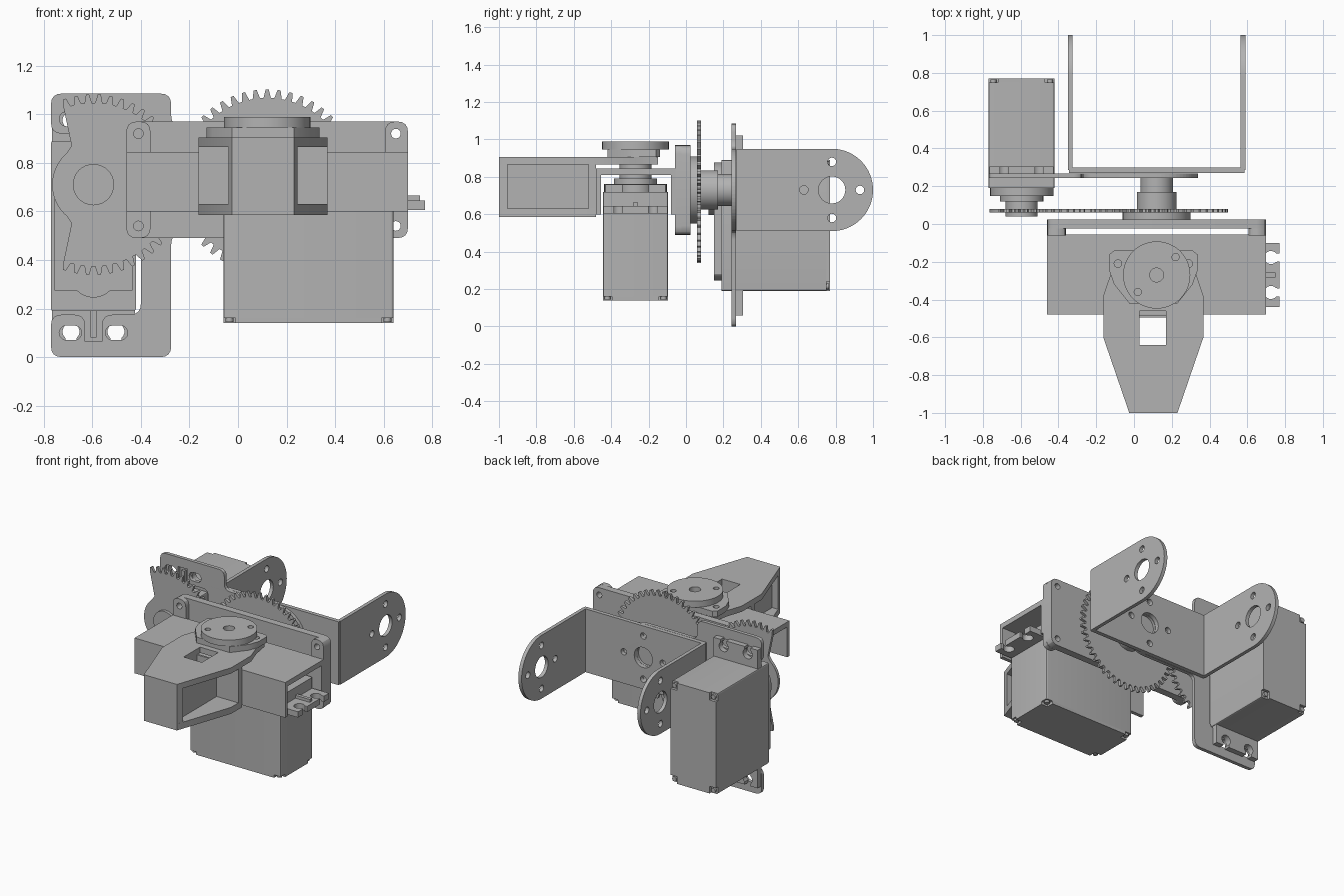
import bpy, bmesh
from math import sin, cos, tan, pi, radians
from mathutils import Matrix, Vector

if "Cube" in bpy.data.objects:
    bpy.data.objects.remove(bpy.data.objects["Cube"], do_unlink=True)

grey = bpy.data.materials.new("machine grey")
grey.use_nodes = True
grey.diffuse_color = (0.45, 0.45, 0.45, 1)
grey.node_tree.nodes["Principled BSDF"].inputs["Base Color"].default_value = grey.diffuse_color


def frame(u, v, w, origin=(0, 0, 0)):
    """Matrix that carries a flat profile (u, v) and its depth w into the model."""
    return Matrix.Translation(origin) @ Matrix((u, v, w)).transposed().to_4x4()


X, Y, Z = Vector((1, 0, 0)), Vector((0, 1, 0)), Vector((0, 0, 1))
ALONG_X, ALONG_Z = frame(Y, Z, X), frame(X, Y, Z)
ALONG_Y = frame(X, Z, -Y)


def arc(cx, cy, r, a0=0, a1=360, n=32):
    steps = n if abs(a1 - a0) == 360 else n + 1
    angles = [radians(a0 + (a1 - a0) * i / n) for i in range(steps)]
    return [(cx + r * cos(a), cy + r * sin(a)) for a in angles]


def rect(x0, x1, y0, y1):
    return [(x0, y0), (x1, y0), (x1, y1), (x0, y1)]


def slot(cx, cy, half, r):
    return arc(cx + half, cy, r, -90, 90, 10) + arc(cx - half, cy, r, 90, 270, 10)


def fillet(points, r):
    """Round every corner of a polygon that has room for radius r."""
    out = []
    for i, p in enumerate(points):
        p = Vector(p)
        a, b = Vector(points[i - 1]) - p, Vector(points[(i + 1) % len(points)]) - p
        t = r / tan(a.angle(b) / 2)
        if t > 0.49 * min(a.length, b.length):
            out.append(tuple(p))
            continue
        a, b = p + a.normalized() * t, p + b.normalized() * t
        for s in (0, 0.25, 0.5, 0.75, 1):
            out.append(tuple(a * (1 - s) ** 2 + p * 2 * s * (1 - s) + b * s * s))
    return out


def slab(name, outline, w0, w1, matrix=ALONG_Z, holes=()):
    """Extrude a filled profile with holes from depth w0 to w1."""
    curve = bpy.data.curves.new(name, "CURVE")
    curve.dimensions, curve.fill_mode = "2D", "BOTH"
    curve.extrude = abs(w1 - w0) / 2
    for loop in [outline, *holes]:
        spline = curve.splines.new("POLY")
        spline.points.add(len(loop) - 1)
        spline.use_cyclic_u = True
        for point, (x, y) in zip(spline.points, loop):
            point.co = (x, y, 0, 1)
    temp = bpy.data.objects.new(name + " curve", curve)
    mesh = bpy.data.meshes.new_from_object(temp)
    bpy.data.objects.remove(temp)
    bpy.data.curves.remove(curve)
    bm = bmesh.new()
    bm.from_mesh(mesh)
    bmesh.ops.remove_doubles(bm, verts=bm.verts, dist=0.0002)
    bmesh.ops.recalc_face_normals(bm, faces=bm.faces)
    bm.transform(matrix @ Matrix.Translation((0, 0, (w0 + w1) / 2)))
    bm.to_mesh(mesh)
    bm.free()
    mesh.materials.clear()
    mesh.materials.append(grey)
    mesh.shade_smooth()
    mesh.set_sharp_from_angle(angle=radians(28))
    obj = bpy.data.objects.new(name, mesh)
    bpy.context.collection.objects.link(obj)
    return obj


def slab_y(name, outline, y0, y1, holes=()):
    return slab(name, outline, -y1, -y0, ALONG_Y, holes)


def teeth(cx, cy, r, first, last, count, phase=0):
    """Trapezoid gear teeth, numbered from first to last."""
    out = []
    for i in range(first, last):
        for shift, depth in ((-0.34, 0.035), (-0.13, 0), (0.13, 0), (0.34, 0.035)):
            a = 2 * pi * (i + shift + phase) / count
            out.append((cx + (r - depth) * cos(a), cy + (r - depth) * sin(a)))
    return out


def servo(prefix, m):
    """Servo with its shaft on the local origin and its base at depth 0."""
    slab(prefix + "_body", fillet(rect(-0.18, 0.52, -0.175, 0.175), 0.012), 0.02, 0.58, m)
    base = [(-0.18, -0.125), (-0.13, -0.125), (-0.13, -0.175), (0.47, -0.175),
            (0.47, -0.125), (0.52, -0.125)]
    slab(prefix + "_base", base + [(0.34 - u, -v) for u, v in base], 0, 0.02, m)
    for u in (-0.155, 0.495):
        for v in (-0.15, 0.15):
            slab(prefix + "_screw", arc(u, v, 0.016, n=16), 0.005, 0.02, m)
    # flange with open keyhole slots at both ends
    end = [(0.65, -0.17)]
    for c in (-0.0925, 0.0925):
        end += [(0.65, c - 0.022)] + arc(0.605, c, 0.035, -40, -320, 14) + [(0.65, c + 0.022)]
    end.append((0.65, 0.17))
    slab(prefix + "_flange", end + [(0.34 - u, -v) for u, v in end], 0.465, 0.505, m)
    for u0, u1 in ((-0.29, -0.18), (0.52, 0.63)):
        slab(prefix + "_rib", rect(u0, u1, -0.012, 0.012), 0.505, 0.525, m)
    # gearbox cover and output shaft
    slab(prefix + "_cover", rect(0, 0.435, -0.16, 0.16), 0.58, 0.62, m)
    slab(prefix + "_cover_bump", arc(0.37, 0, 0.095), 0.58, 0.619, m)
    for r, w0, w1 in ((0.168, 0.58, 0.621), (0.115, 0.62, 0.65), (0.085, 0.65, 0.73)):
        slab(prefix + "_shaft", arc(0, 0, r), w0, w1, m)


servo("grip_servo", frame(X, Y, Z, (0.12, -0.27, 0.14)))
servo("pan_servo", frame(-Z, X, -Y, (-0.595, 0.77, 0.71)))

# front housing: tunnel open at both ends, joined to a back plate by corner posts
slab("housing_top", rect(-0.46, 0.70, -0.48, -0.055), 0.81, 0.845)
slab_y("housing_front", rect(-0.46, 0.70, 0.60, 0.845), -0.48, -0.455)
slab_y("housing_back", rect(-0.46, 0.70, 0.60, 0.845), -0.08, -0.055)
corners = [(x, z) for x in (-0.41, 0.65) for z in (0.54, 0.92)]
slab_y("housing_plate", fillet(rect(-0.46, 0.70, 0.49, 0.97), 0.05), -0.025, 0.025,
       [arc(x, z, 0.02, n=16) for x, z in corners])
for x0, x1, cx in ((-0.46, -0.36, -0.41), (0.605, 0.70, 0.65)):
    slab_y("housing_post", fillet(rect(x0, x1, 0.49, 0.97), 0.045), -0.06, -0.025,
           [arc(cx, z, 0.02, n=16) for z in (0.54, 0.92)])

# gripper: two plates, a cored web between them, and a raised mount with a disc
MID = 0.1025


def both_sides(half):
    return half + [(2 * MID - x, y) for x, y in reversed(half)]


nose = [(0.23, -1), (0.3675, -0.60)]
slab("gripper_top", both_sides(nose + [(0.3675, -0.38), (0.33, -0.27), (0.31, -0.15)]),
     0.865, 0.905, holes=[rect(0.03, 0.17, -0.64, -0.46)])
slab("gripper_bottom", both_sides(nose + [(0.3675, -0.482)]), 0.585, 0.63,
     holes=[rect(0.03, 0.17, -0.64, -0.495)])
slab("gripper_web", both_sides([(0.23, -1), (0.245, -0.955), (0.2, -0.955), (0.2, -0.52),
                                (0.3675, -0.52), (0.3675, -0.482)]),
     0.63, 0.865, holes=[rect(0.03, 0.17, -0.64, -0.495)])
mount = both_sides([(0.23, -0.42), (0.31, -0.32), (0.335, -0.25), (0.335, -0.16), (0.31, -0.14)])
slab("gripper_mount", mount, 0.905, 0.945,
     holes=[arc(x, -0.21, 0.02, n=16) for x in (-0.085, 0.29)])
slab("gripper_disc", arc(0.12, -0.27, 0.178, n=48), 0.945, 0.988,
     holes=[arc(0.12, -0.27, 0.037, n=20), arc(0.22, -0.175, 0.019, n=14),
            arc(0.02, -0.36, 0.019, n=14)])

# pan gears
slab_y("large_gear", teeth(0.12, 0.725, 0.377, 0, 48, 48), 0.06, 0.08)
sector = teeth(-0.595, 0.71, 0.372, -15, 15, 48, 0.5)
sector += [(-0.685, 0.87)] + arc(-0.595, 0.71, 0.17, 130, 230) + [(-0.685, 0.55)]
slab_y("sector_gear", sector, 0.06, 0.08)
slab_y("sector_hub", arc(-0.595, 0.71, 0.083), 0.04, 0.11, [arc(-0.595, 0.71, 0.03, n=20)])
for name, r, y0, y1 in (("gear_boss", 0.18, 0.025, 0.06), ("gear_collar", 0.105, 0.08, 0.17),
                        ("gear_axle", 0.086, 0.17, 0.25)):
    slab_y(name, arc(0.12, 0.73, r, n=40), y0, y1)

# rear bracket plate: open frame around the pan servo with an arm to the pivot
bolt_ring = [arc(0.12 + 0.15 * cos(a), 0.73 + 0.15 * sin(a), 0.022, n=16)
             for a in (0, pi / 2, pi, 3 * pi / 2)]
pivot_holes = [arc(0.12, 0.73, 0.07)] + bolt_ring
plate = [(-0.77, 0), (-0.275, 0), (-0.275, 0.51)] + arc(0.12, 0.73, 0.22, -90, 90)
plate += [(-0.275, 0.95), (-0.275, 1.085), (-0.77, 1.085), (-0.77, 0.92),
          (-0.63, 0.92), (-0.63, 1.02), (-0.56, 1.02), (-0.56, 0.92), (-0.40, 0.92),
          (-0.40, 0.175), (-0.56, 0.175), (-0.56, 0.065), (-0.63, 0.065),
          (-0.63, 0.175), (-0.77, 0.175)]
slots = [slot(x, z, 0.016, 0.03) for x in (-0.69, -0.5) for z in (0.1, 0.98)]
slab_y("rear_plate", fillet(plate, 0.045), 0.243, 0.268, slots + pivot_holes)

# U-shaped bracket with drilled round-ended arms
slab_y("bracket_wall", rect(-0.345, 0.585, 0.51, 0.95), 0.27, 0.298, pivot_holes)
arm = [(0.285, 0.51)] + arc(0.78, 0.73, 0.22, -90, 90, 40) + [(0.285, 0.95)]
arm_holes = [arc(0.78, 0.73, 0.072)]
arm_holes += [arc(0.78 + dy, 0.73 + dz, 0.023, n=16)
              for dy, dz in ((0.15, 0), (-0.15, 0), (0, 0.15), (0, -0.15))]
for side, x0, x1 in (("right", -0.35, -0.325), ("left", 0.565, 0.59)):
    slab("bracket_arm_" + side, arm, x0, x1, ALONG_X, arm_holes)
